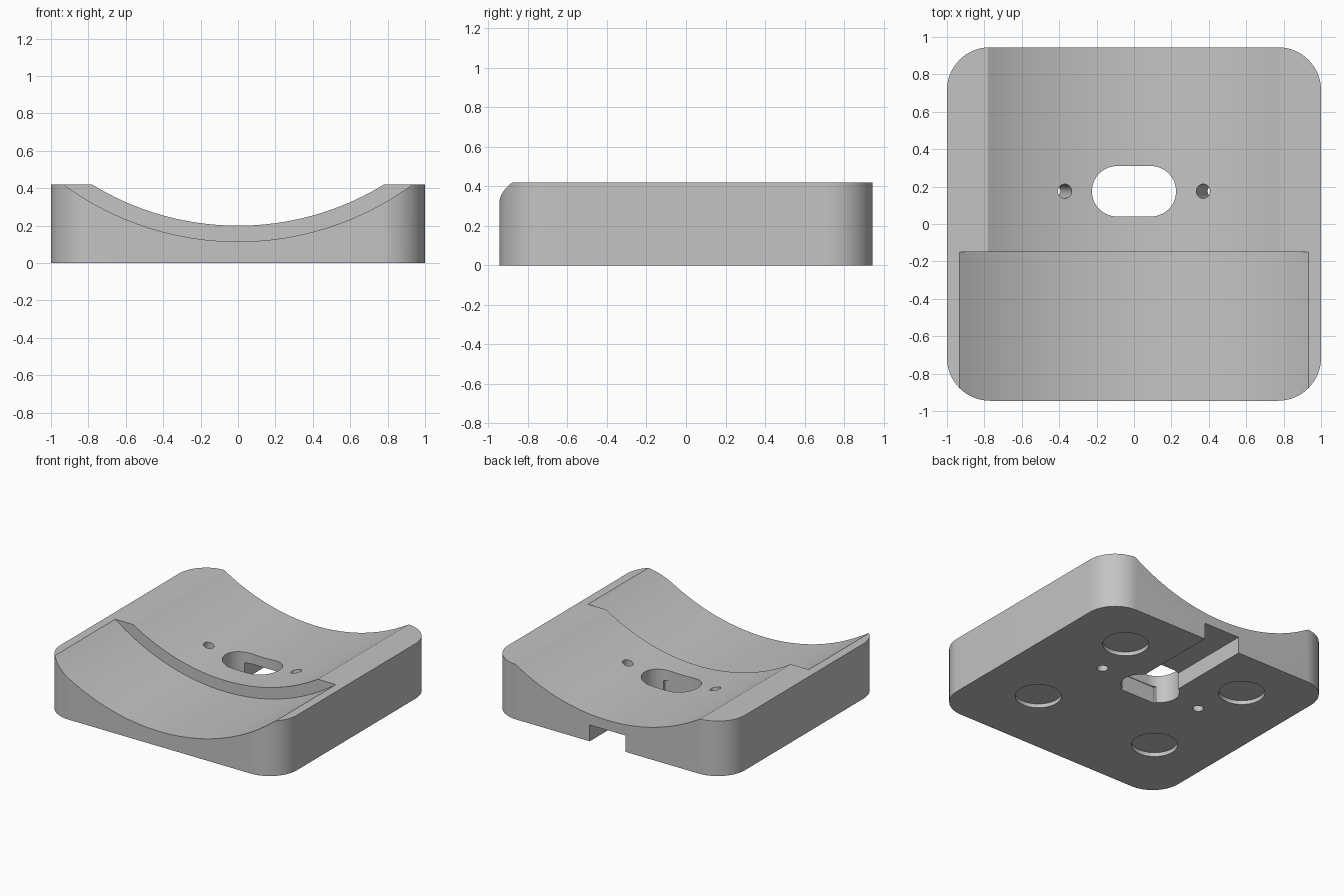
import bpy
import bmesh
from math import sin, cos, pi, radians, asin
from mathutils import Matrix, Vector

cube = bpy.data.objects.get("Cube")
if cube:
    bpy.data.objects.remove(cube, do_unlink=True)

HEIGHT = 0.42
HALF_X, HALF_Y = 1.0, 0.945
AXIS_Z, TROUGH_R, STEP_R = 1.693, 1.493, 1.578
SLOT_Y = 0.175

grey = bpy.data.materials.new("plain grey")
grey.use_nodes = True
grey.diffuse_color = (0.55, 0.55, 0.55, 1)
grey.node_tree.nodes["Principled BSDF"].inputs["Base Color"].default_value = grey.diffuse_color


def prism(name, outline, offset, matrix=None):
    """Extrude a closed 3D outline along an offset."""
    bm = bmesh.new()
    face = bm.faces.new([bm.verts.new(p) for p in outline])
    grown = bmesh.ops.extrude_face_region(bm, geom=[face], use_keep_orig=True)
    moved = [g for g in grown["geom"] if isinstance(g, bmesh.types.BMVert)]
    bmesh.ops.translate(bm, verts=moved, vec=offset)
    if matrix:
        bm.transform(matrix)
    bmesh.ops.recalc_face_normals(bm, faces=bm.faces[:])
    mesh = bpy.data.meshes.new(name)
    bm.to_mesh(mesh)
    bm.free()
    mesh.materials.append(grey)
    obj = bpy.data.objects.new(name, mesh)
    bpy.context.collection.objects.link(obj)
    return obj


def rounded(hx, hy, r, cy=0, z=0, steps=16):
    """Rounded rectangle outline in the ground plane."""
    points = []
    for k, (sx, sy) in enumerate([(1, 1), (-1, 1), (-1, -1), (1, -1)]):
        for i in range(steps + 1):
            a = (k + i / steps) * pi / 2
            p = Vector((sx * (hx - r) + r * cos(a), cy + sy * (hy - r) + r * sin(a), z))
            if not points or (p - points[-1]).length > 1e-5:
                points.append(p)
    if (points[0] - points[-1]).length < 1e-5:
        points.pop()
    return points


def circle(r, z, steps=40):
    return [(r * cos(2 * pi * i / steps), r * sin(2 * pi * i / steps), z) for i in range(steps)]


def trough(name, r, y0, y1):
    """Cylinder segment lying along y, closed by a chord above the body."""
    angles = [radians(-40 + 80 * i / 64) for i in range(65)]
    arc = [(r * sin(a), y0, AXIS_Z - r * cos(a)) for a in angles]
    return prism(name, arc, (0, y1 - y0, 0))


# Rounded block
body = prism("saddle_plate", rounded(HALF_X, HALF_Y, 0.23), (0, 0, HEIGHT))

# Curved seat and the deeper step at the front
cutters = [trough("seat_cutter", TROUGH_R, -1.2, 1.2),
           trough("step_cutter", STEP_R, -1.3, -0.15)]

# Central slot through the plate
cutters.append(prism("slot_cutter", rounded(0.225, 0.135, 0.135, SLOT_Y, -0.1), (0, 0, 0.8)))

# Cable channel underneath, from the slot to the back edge
channel = [(-0.152, 0.035, -0.1), (0.152, 0.035, -0.1), (0.152, 1.1, -0.1), (-0.152, 1.1, -0.1)]
cutters.append(prism("channel_cutter", channel, (0, 0, 0.225)))

for side in (-1, 1):
    # Screw hole, square to the curved seat
    tilt = asin(0.37 / TROUGH_R)
    place = Matrix.Translation((0, SLOT_Y, AXIS_Z)) @ Matrix.Rotation(-side * tilt, 4, "Y")
    cutters.append(prism("screw_cutter", circle(0.038, -2), (0, 0, 0.9), place))
    # Shallow round recesses underneath
    for y in (-0.405, 0.535):
        place = Matrix.Translation((side * 0.525, y, 0))
        cutters.append(prism("recess_cutter", circle(0.16, -0.1, 48), (0, 0, 0.13), place))

# Cut everything, then bake the result and drop the cutters
for cutter in cutters:
    cutter.hide_render = True
    mod = body.modifiers.new(cutter.name, "BOOLEAN")
    mod.operation = "DIFFERENCE"
    mod.solver = "EXACT"
    mod.object = cutter
bpy.context.view_layer.update()
graph = bpy.context.evaluated_depsgraph_get()
baked = bpy.data.meshes.new_from_object(body.evaluated_get(graph))
body.modifiers.clear()
body.data = baked
for cutter in cutters:
    bpy.data.objects.remove(cutter, do_unlink=True)

# Smooth curves with crisp edges
bpy.ops.object.select_all(action="DESELECT")
body.select_set(True)
bpy.context.view_layer.objects.active = body
bpy.ops.object.shade_smooth_by_angle(angle=radians(25))
